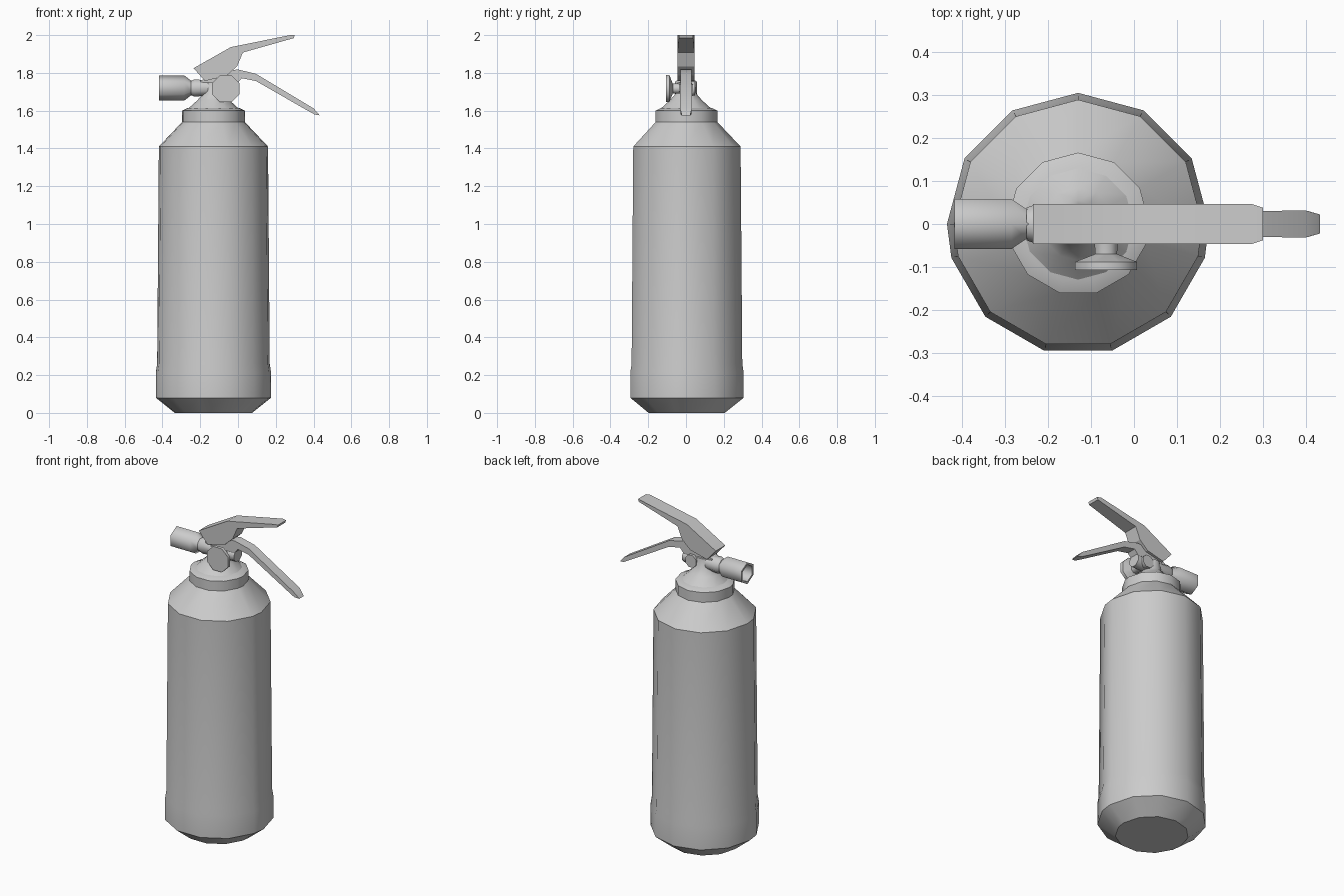
import bpy, bmesh, math
from mathutils import Vector, Matrix

if "Cube" in bpy.data.objects:
    bpy.data.objects.remove(bpy.data.objects["Cube"])

grey = bpy.data.materials.new("plain grey")
grey.diffuse_color = (0.6, 0.6, 0.6, 1)
grey.use_nodes = True
grey.node_tree.nodes["Principled BSDF"].inputs["Base Color"].default_value = grey.diffuse_color


def finish(name, bm, smooth):
    bmesh.ops.recalc_face_normals(bm, faces=bm.faces)
    me = bpy.data.meshes.new(name)
    bm.to_mesh(me)
    bm.free()
    me.materials.append(grey)
    ob = bpy.data.objects.new(name, me)
    bpy.context.collection.objects.link(ob)
    bpy.ops.object.select_all(action='DESELECT')
    bpy.context.view_layer.objects.active = ob
    ob.select_set(True)
    if smooth:
        bpy.ops.object.shade_smooth_by_angle(angle=math.radians(smooth))
    return ob


def lathe(name, profile, angles, matrix, smooth):
    """Turn (radius, height) points around local z, capping both ends."""
    bm = bmesh.new()
    rings = [[bm.verts.new(matrix @ Vector((r * math.cos(math.radians(a)),
                                            r * math.sin(math.radians(a)), h)))
              for a in angles] for r, h in profile]
    n = len(angles)
    for lo, hi in zip(rings, rings[1:]):
        for i in range(n):
            j = (i + 1) % n
            bm.faces.new((lo[i], lo[j], hi[j], hi[i]))
    bm.faces.new(rings[0])
    bm.faces.new(rings[-1])
    return finish(name, bm, smooth)


def lever(name, outline):
    """Side outline of (x, z, half width) points, spread along y."""
    bm = bmesh.new()
    front = [bm.verts.new((x, -w, z)) for x, z, w in outline]
    back = [bm.verts.new((x, w, z)) for x, z, w in outline]
    n = len(outline)
    for i in range(n):
        j = (i + 1) % n
        bm.faces.new((front[i], front[j], back[j], back[i]))
    bm.faces.new(front)
    bm.faces.new(back)
    return finish(name, bm, 20)


def ngon(n, start=0):
    return [start + 360 * i / n for i in range(n)]


# tank: back half on whole 30 degree steps, front half shifted by 15
tank_angles = [30 * i for i in range(7)] + [195 + 30 * i for i in range(6)]
upright = Matrix.Translation((-0.13, 0, 0))
lathe("tank", [(0.205, 0), (0.305, 0.08), (0.305, 0.215), (0.298, 0.26),
               (0.289, 1.41), (0.166, 1.54), (0.166, 1.60), (0.135, 1.615)],
      tank_angles, upright, 32)

# valve rising from the neck
lathe("valve_neck", [(0.135, 1.61), (0.085, 1.655), (0.055, 1.69), (0.045, 1.75)],
      ngon(12), upright, 40)

# nozzle and valve pipe along x, nozzle mouth hollow
along_x = Matrix.Translation((0, 0, 1.72)) @ Matrix.Rotation(math.pi / 2, 4, 'Y')
lathe("nozzle", [(0.05, -0.34), (0.052, -0.418), (0.067, -0.418),
                 (0.067, -0.285), (0.04, -0.25), (0.04, -0.22)],
      ngon(6), along_x, 61)
lathe("valve_pipe", [(0.041, -0.25), (0.049, -0.23), (0.042, -0.12), (0.04, 0.0)],
      ngon(8, 22.5), along_x, 50)

# gauge with its cross stem, pointing to the front
to_front = Matrix.Translation((-0.065, 0, 1.717)) @ Matrix.Rotation(math.pi / 2, 4, 'X')
lathe("gauge", [(0.04, -0.047), (0.04, -0.03), (0.03, 0.0), (0.028, 0.07),
                (0.078, 0.088), (0.078, 0.107)],
      ngon(8, 22.5), to_front, 46)

# levers
lever("upper_lever", [(-0.235, 1.825, .046), (-0.037, 1.937, .046), (0.02, 1.948, .046),
                      (0.275, 2.0, .046), (0.30, 2.0, .038), (0.295, 1.984, .038),
                      (0.026, 1.908, .046), (-0.005, 1.835, .046),
                      (-0.06, 1.785, .046), (-0.175, 1.757, .046)])
lever("lower_lever", [(-0.20, 1.76, .03), (-0.03, 1.815, .03), (0.0, 1.818, .03),
                      (0.095, 1.795, .03), (0.40, 1.612, .031), (0.433, 1.575, .022),
                      (0.405, 1.58, .03), (0.36, 1.605, .03), (0.095, 1.757, .03),
                      (0.02, 1.772, .03), (-0.04, 1.70, .03), (-0.19, 1.71, .03)])
